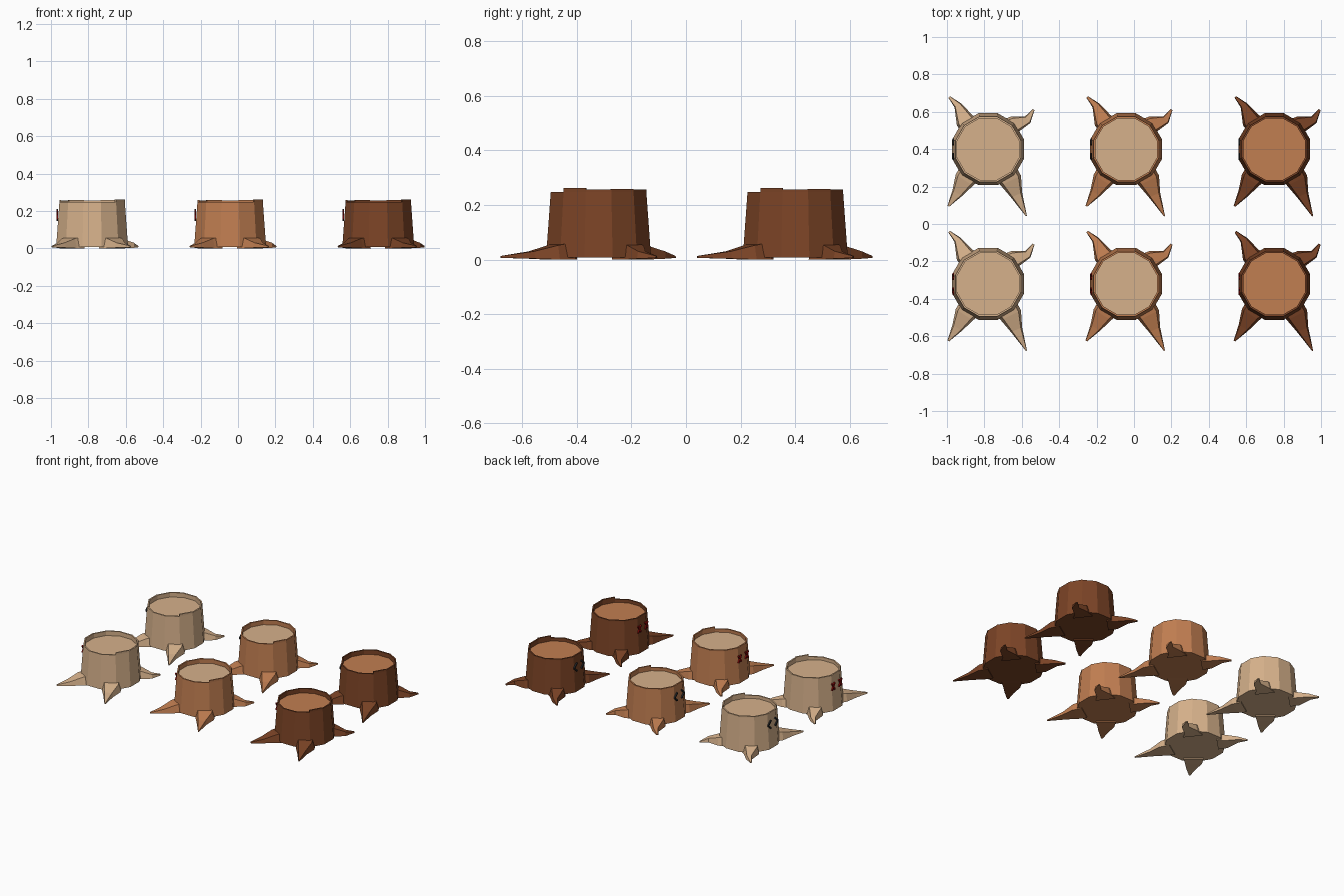
import bpy, bmesh, math
from mathutils import Vector

if "Cube" in bpy.data.objects:
    bpy.data.objects.remove(bpy.data.objects["Cube"])


def material(name, srgb):
    m = bpy.data.materials.new(name)
    lin = [((c / 255 + 0.055) / 1.055) ** 2.4 for c in srgb]
    m.diffuse_color = (*lin, 1)
    m.use_nodes = True
    m.node_tree.nodes["Principled BSDF"].inputs["Base Color"].default_value = m.diffuse_color
    return m


tan = material("tan_wood", (214, 177, 139))
mid = material("orange_brown_wood", (193, 126, 81))
dark = material("dark_brown_wood", (124, 68, 38))
red = material("red_paint", (150, 10, 10))
black = material("dark_grey_paint", (35, 38, 40))


def finish(bm, name, mats, loc):
    bmesh.ops.recalc_face_normals(bm, faces=bm.faces[:])
    me = bpy.data.meshes.new(name)
    bm.to_mesh(me)
    bm.free()
    for m in mats:
        me.materials.append(m)
    ob = bpy.data.objects.new(name, me)
    ob.location = loc
    bpy.context.collection.objects.link(ob)
    return ob


def loft(bm, rings, cap=True):
    """Skin a list of equal-length vertex rings, return the end caps."""
    vs = [[bm.verts.new(p) for p in r] for r in rings]
    n = len(vs[0])
    for a, b in zip(vs, vs[1:]):
        for i in range(n):
            bm.faces.new((a[i], a[(i + 1) % n], b[(i + 1) % n], b[i]))
    if cap:
        return bm.faces.new(vs[0]), bm.faces.new(vs[-1])


def ring(r, z):
    return [(r * math.cos(math.radians(a)), r * math.sin(math.radians(a)), z)
            for a in range(-15, 345, 30)]


# raised bark pieces on the rim: direction in degrees, height
CHIPS = {0: .257, -30: .262, 30: .259, 60: .257, 90: .255, 120: .257,
         150: .256, 180: .257}
BASE_R, TOP_R, INNER_R, TOP_Z = .199, .181, .171, .248


def trunk(bark, wood, loc):
    bm = bmesh.new()
    _, disc = loft(bm, [ring(BASE_R, .008), ring(TOP_R, TOP_Z),
                        ring(INNER_R, TOP_Z), ring(INNER_R, .225)])
    disc.material_index = 1
    finish(bm, "trunk", [bark, wood], loc)
    bm = bmesh.new()
    for a, h in CHIPS.items():
        sec = []
        for z in (TOP_Z - .001, h):
            sec.append([(r * math.cos(math.radians(a + d)), r * math.sin(math.radians(a + d)), z)
                        for r, d in ((TOP_R, -15), (TOP_R, 15), (INNER_R, 15), (INNER_R, -15))])
        loft(bm, sec)
    finish(bm, "rim_bark", [bark], loc)


# root paths: (x, y, width), all falling from the trunk to a tip
ROOTS = [
    [(-.09, .12, .12), (-.125, .155, .10), (-.163, .235, .040), (-.208, .279, .012)],
    [(.10, .10, .13), (.145, .135, .09), (.212, .158, .045), (.243, .212, .012)],
    [(-.09, -.12, .13), (-.127, -.165, .11), (-.165, -.235, .060), (-.213, -.305, .010)],
    [(.09, -.12, .13), (.122, -.168, .12), (.152, -.245, .065), (.205, -.358, .006)],
]
HEIGHTS = [(.0, .062), (.0, .052), (.003, .030), (.006, .013)]


def root(path, bark, loc):
    bm = bmesh.new()
    pts = [Vector((x, y, 0)) for x, y, _ in path]
    rings = []
    for i, (p, (z0, z1)) in enumerate(zip(pts, HEIGHTS)):
        d = (pts[min(i + 1, 3)] - pts[max(i - 1, 0)]).normalized()
        s = Vector((-d.y, d.x, 0)) * path[i][2] / 2
        up0, up1 = Vector((0, 0, z0)), Vector((0, 0, z1))
        rings.append([p - s + up0, p + s + up0, p + s * .75 + up1, p - s * .75 + up1])
    loft(bm, rings)
    finish(bm, "root", [bark], loc)


def strokes(name, bars, paint, loc):
    """Thin painted bars on the left face: (y, z, length, angle)."""
    bm = bmesh.new()
    for y, z, ln, ang in bars:
        u = Vector((0, math.cos(math.radians(ang)), math.sin(math.radians(ang))))
        v = Vector((0, -u.z, u.y)) * .005
        u *= ln / 2
        c = Vector((0, y, z))
        loft(bm, [[c + k + Vector((x, 0, 0)) for k in (u + v, v - u, -u - v, u - v)]
                  for x in (-.191, -.182)])
    finish(bm, name, [paint], loc)


CROSSES = [(y, .178, .058, a) for y in (-.039, .039) for a in (58, -58)]
CHEVRONS = [(s * .039, .178 + t * .014, .042, -s * t * 42)
            for s in (-1, 1) for t in (-1, 1)]

# two rows of three stumps
for x, bark, wood in ((-.78, tan, tan), (-.042, mid, tan), (.75, dark, mid)):
    for y, bars, paint in ((-.32, CROSSES, red), (.40, CHEVRONS, black)):
        loc = (x, y, 0)
        trunk(bark, wood, loc)
        for path in ROOTS:
            root(path, bark, loc)
        strokes("eye_marks", bars, paint, loc)
